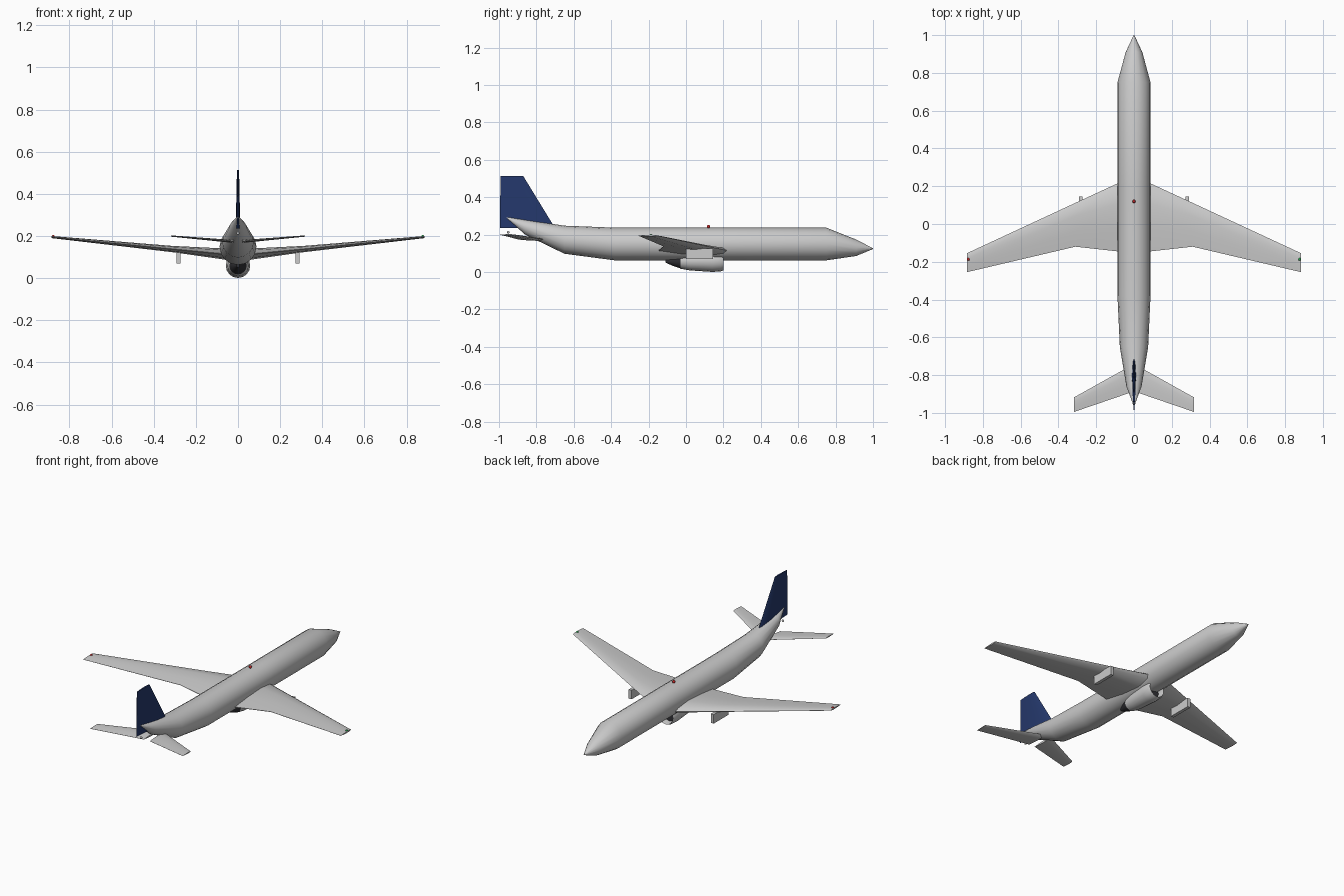
import bpy, bmesh, math
from mathutils import Vector

if "Cube" in bpy.data.objects:
    bpy.data.objects.remove(bpy.data.objects["Cube"])


def material(name, rgb):
    m = bpy.data.materials.new(name)
    m.diffuse_color = (*rgb, 1)
    m.use_nodes = True
    m.node_tree.nodes["Principled BSDF"].inputs["Base Color"].default_value = m.diffuse_color
    return m


NAVY = material("navy", (0.018, 0.04, 0.15))
DARK = material("dark_metal", (0.03, 0.03, 0.035))
RED = material("red_light", (0.6, 0.02, 0.02))
GREEN = material("green_light", (0.02, 0.4, 0.08))


def finish(name, bm, mat=None, mirror=False, angle=35):
    bmesh.ops.recalc_face_normals(bm, faces=bm.faces)
    me = bpy.data.meshes.new(name)
    bm.to_mesh(me)
    bm.free()
    me.shade_smooth()
    me.set_sharp_from_angle(angle=math.radians(angle))
    ob = bpy.data.objects.new(name, me)
    bpy.context.collection.objects.link(ob)
    if mat:
        me.materials.append(mat)
    if mirror:
        ob.modifiers.new("mirror", 'MIRROR')
    return ob


def loft(name, sections, mat=None, mirror=False, caps=True, angle=35):
    # Skin a list of equal-length point loops
    bm = bmesh.new()
    rings = [[bm.verts.new(p) for p in s] for s in sections]
    n = len(rings[0])
    for a, b in zip(rings, rings[1:]):
        for i in range(n):
            j = (i + 1) % n
            bm.faces.new((a[i], a[j], b[j], b[i]))
    if caps:
        bm.faces.new(rings[0])
        bm.faces.new(rings[-1])
    bmesh.ops.remove_doubles(bm, verts=bm.verts, dist=0.0002)
    return finish(name, bm, mat, mirror, angle)


def ring(y, z, r, n=16):
    return [(r * math.cos(2 * math.pi * i / n), y, z + r * math.sin(2 * math.pi * i / n))
            for i in range(n)]


# Airfoil as (chord fraction from leading edge, half thickness fraction)
FOIL = [(0, 0), (0.06, 0.55), (0.3, 1), (0.65, 0.7), (1, 0.06),
        (1, -0.06), (0.65, -0.7), (0.3, -1), (0.06, -0.55)]


def foil(span, lead, trail, height, thick, upright=False):
    pts = []
    for c, t in FOIL:
        y, off = lead + (trail - lead) * c, t * thick / 2
        pts.append((off, y, span) if upright else (span, y, height + off))
    return pts


def box(name, lo, hi, mirror=False):
    bm = bmesh.new()
    bmesh.ops.create_cube(bm, size=1)
    lo, hi = Vector(lo), Vector(hi)
    for v in bm.verts:
        v.co = (lo + hi) / 2 + v.co * (hi - lo)
    return finish(name, bm, None, mirror)


def lamp(name, pos, r, mat=None):
    bm = bmesh.new()
    bmesh.ops.create_uvsphere(bm, u_segments=10, v_segments=6, radius=r)
    bmesh.ops.translate(bm, verts=bm.verts, vec=pos)
    finish(name, bm, mat)


# Fuselage: rings of (y, centre z, radius), nose at +y
body = [(1.0, 0.125, 0.002), (0.91, 0.13, 0.044), (0.75, 0.15, 0.0875),
        (0.2, 0.15, 0.0875), (-0.38, 0.15, 0.0875), (-0.65, 0.173, 0.075),
        (-0.86, 0.24, 0.04), (-0.96, 0.292, 0.003)]
loft("fuselage", [ring(*b) for b in body], angle=40)

# Swept wings with a kinked trailing edge
loft("wings", [foil(0.05, 0.232, -0.149, 0.113, 0.054),
               foil(0.31, 0.112, -0.12, 0.138, 0.03),
               foil(0.885, -0.155, -0.255, 0.195, 0.01)], mirror=True)

# Tail surfaces
loft("tailplanes", [foil(0.02, -0.752, -0.893, 0.174, 0.014),
                    foil(0.318, -0.918, -0.995, 0.2, 0.006)], mirror=True)
loft("fin", [foil(0.235, -0.70, -0.995, 0, 0.022, True),
             foil(0.513, -0.87, -0.992, 0, 0.01, True)], NAVY)

# Belly nacelle: outer skin folding back inside the intake lip
EZ = 0.059
shell = [(-0.03, 0.041), (0.02, 0.05), (0.14, 0.058), (0.185, 0.056),
         (0.2, 0.05), (0.185, 0.046), (0.15, 0.045)]
loft("nacelle", [ring(y, EZ, r) for y, r in shell], caps=False)
loft("intake_fan", [ring(0.16, EZ, 0.045), ring(0.155, EZ, 0.045)], DARK)
loft("exhaust_cone", [ring(-0.025, EZ, 0.041), ring(-0.07, EZ, 0.026),
                      ring(-0.11, EZ, 0.008)], DARK)

# Pylons under the wings
box("pylons", (0.272, 0.0, 0.07), (0.292, 0.145, 0.126), mirror=True)

# Lights
lamp("beacon", (0, 0.12, 0.243), 0.009, RED)
lamp("left_wing_light", (-0.877, -0.187, 0.197), 0.008, RED)
lamp("right_wing_light", (0.877, -0.187, 0.197), 0.008, GREEN)
lamp("tail_light", (0, -0.95, 0.213), 0.007)
